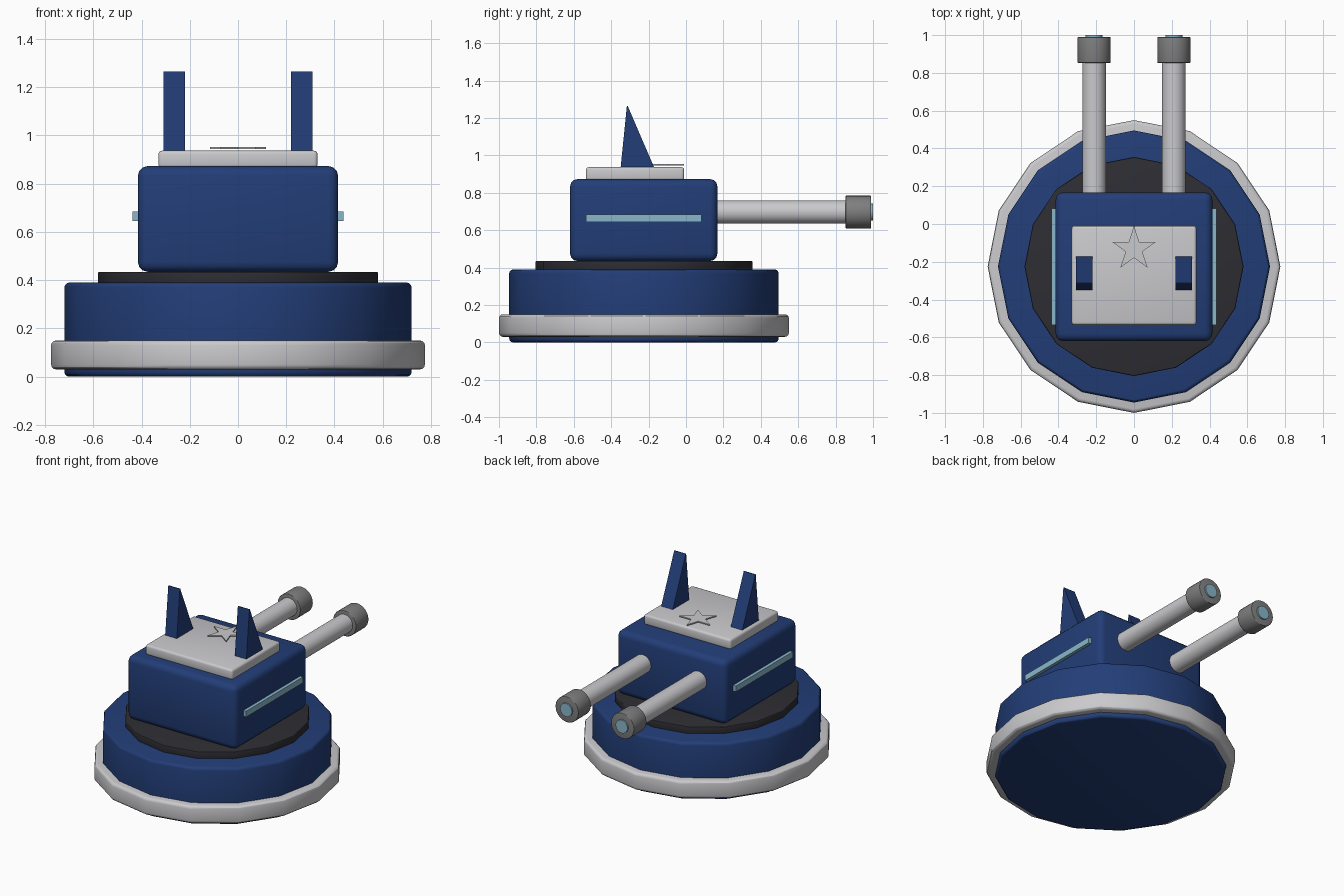
import bpy, math
from math import pi, sin, cos

if "Cube" in bpy.data.objects:
    bpy.data.objects.remove(bpy.data.objects["Cube"])


def material(name, rgb):
    m = bpy.data.materials.new(name)
    m.diffuse_color = (*rgb, 1)
    m.use_nodes = True
    m.node_tree.nodes["Principled BSDF"].inputs["Base Color"].default_value = m.diffuse_color
    return m


NAVY = material("navy blue", (0.016, 0.047, 0.185))
WHITE = material("pale grey", (0.59, 0.59, 0.61))
DARK = material("charcoal", (0.026, 0.026, 0.033))
STEEL = material("steel grey", (0.21, 0.21, 0.215))
TEAL = material("light teal", (0.25, 0.47, 0.59))
CY = -0.225  # turret axis


def finish(ob, name, mat, bevel=0, segments=3, smooth=True):
    ob.name = name
    ob.data.materials.clear()
    ob.data.materials.append(mat)
    bpy.ops.object.select_all(action='DESELECT')
    ob.select_set(True)
    bpy.context.view_layer.objects.active = ob
    if bevel:
        b = ob.modifiers.new("bevel", 'BEVEL')
        b.width, b.segments = bevel, segments
        b.limit_method, b.angle_limit = 'ANGLE', math.radians(40)
        bpy.ops.object.modifier_apply(modifier="bevel")
    if smooth:
        bpy.ops.object.shade_smooth_by_angle(angle=math.radians(30))
    return ob


def disc(name, r, z0, z1, mat, bevel=0):
    bpy.ops.mesh.primitive_cylinder_add(vertices=16, radius=r, depth=z1 - z0,
                                        location=(0, CY, (z0 + z1) / 2))
    return finish(bpy.context.object, name, mat, bevel)


def rod(name, x, r, y0, y1, mat, bevel=0):
    bpy.ops.mesh.primitive_cylinder_add(vertices=32, radius=r, depth=y1 - y0,
                                        location=(x, (y0 + y1) / 2, 0.697),
                                        rotation=(pi / 2, 0, 0))
    return finish(bpy.context.object, name, mat, bevel)


def box(name, lo, hi, mat, bevel=0):
    bpy.ops.mesh.primitive_cube_add(size=1, location=[(a + b) / 2 for a, b in zip(lo, hi)])
    ob = bpy.context.object
    ob.scale = [b - a for a, b in zip(lo, hi)]
    bpy.ops.object.transform_apply(location=False, rotation=False, scale=True)
    return finish(ob, name, mat, bevel)


def prism(name, bottom, top, mat):
    """Solid between two matching outlines."""
    n = len(bottom)
    faces = [list(range(n))[::-1], list(range(n, 2 * n))]
    faces += [[i, (i + 1) % n, n + (i + 1) % n, n + i] for i in range(n)]
    me = bpy.data.meshes.new(name)
    me.from_pydata(bottom + top, [], faces)
    ob = bpy.data.objects.new(name, me)
    bpy.context.collection.objects.link(ob)
    return finish(ob, name, mat, smooth=False)


# Round base, rim band and turntable
disc("base", 0.72, 0, 0.39, NAVY, 0.02)
disc("base_rim", 0.775, 0.03, 0.15, WHITE, 0.02)
disc("turntable", 0.58, 0.385, 0.435, DARK, 0.005)

# Turret body and roof plate
box("turret_body", (-0.415, -0.62, 0.435), (0.415, 0.168, 0.873), NAVY, 0.04)
box("roof_plate", (-0.33, -0.535, 0.865), (0.33, -0.01, 0.937), WHITE, 0.015)

# Thin star on the roof
star = []
for i in range(10):
    r = 0.122 if i % 2 == 0 else 0.0466
    a = pi / 2 + i * pi / 5
    star.append((r * cos(a), -0.132 + r * sin(a)))
prism("roof_star", [(x, y, 0.945) for x, y in star],
      [(x, y, 0.953) for x, y in star], WHITE)

for s, side in ((-1, "left"), (1, "right")):
    # Wedge fin with a steep rear face
    profile = [(-0.35, 0.93), (-0.168, 0.93), (-0.312, 1.265), (-0.316, 1.265)]
    xa, xb = sorted((s * 0.22, s * 0.308))
    prism(side + "_fin", [(xa, y, z) for y, z in profile][::1],
          [(xb, y, z) for y, z in profile], NAVY)
    # Side light strip
    xa, xb = sorted((s * 0.40, s * 0.437))
    box(side + "_light_strip", (xa, -0.535, 0.645), (xb, 0.083, 0.685), TEAL)
    # Gun barrel, muzzle and glowing tip
    x = s * 0.211
    rod(side + "_barrel", x, 0.0625, 0.10, 0.87, WHITE)
    rod(side + "_muzzle", x, 0.0875, 0.853, 0.99, STEEL, 0.004)
    rod(side + "_muzzle_tip", x, 0.045, 0.95, 1.0, TEAL)
